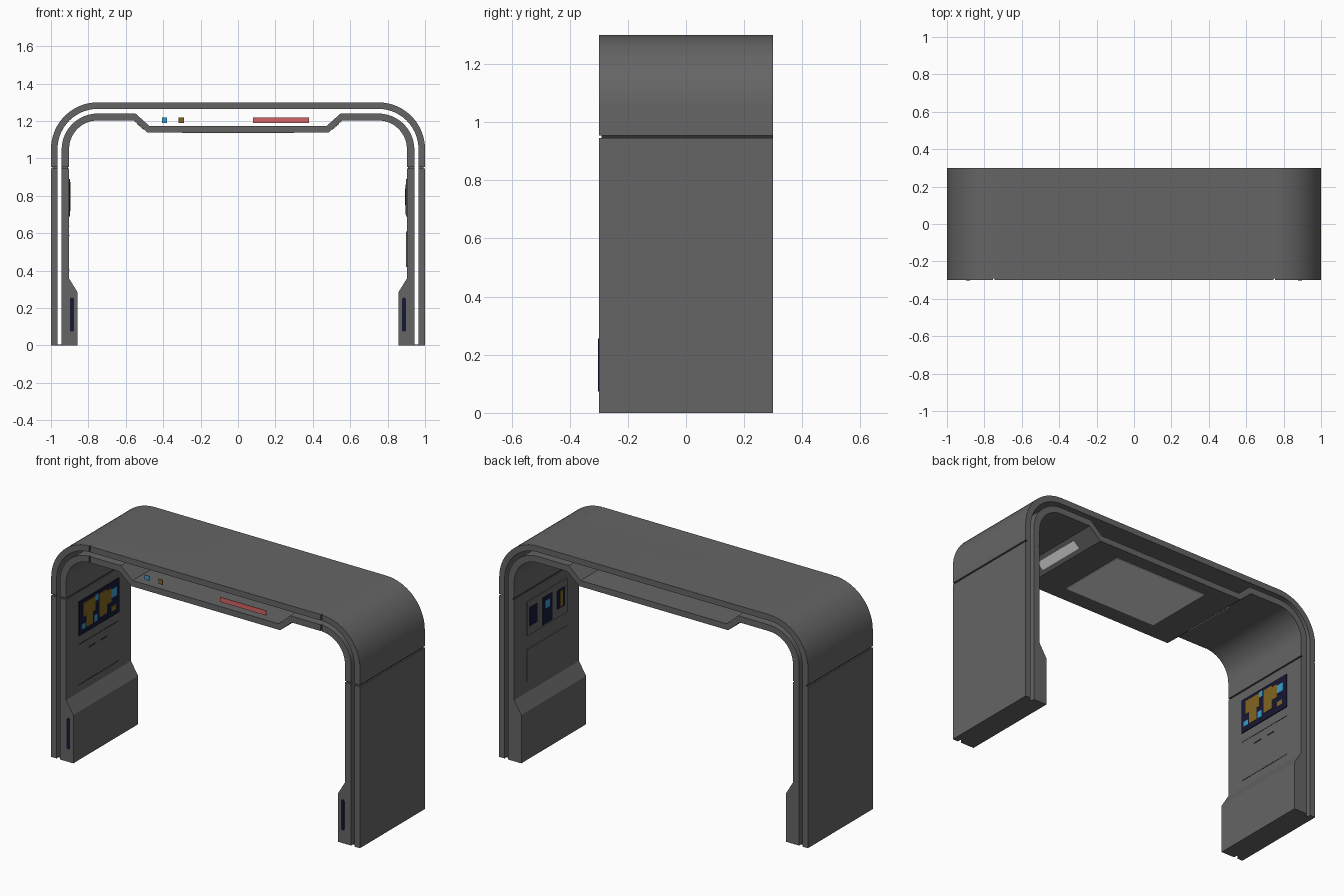
import bpy, bmesh, math

if "Cube" in bpy.data.objects:
    bpy.data.objects.remove(bpy.data.objects["Cube"])

def material(name, rgb):
    m = bpy.data.materials.new(name)
    m.diffuse_color = (*rgb, 1)
    m.use_nodes = True
    m.node_tree.nodes["Principled BSDF"].inputs["Base Color"].default_value = m.diffuse_color
    return m

SHELL = material("shell_grey", (0.13, 0.13, 0.13))
DARK = material("seam_dark", (0.03, 0.03, 0.03))
NAVY = material("screen_navy", (0.008, 0.009, 0.035))
BLUE = material("signal_blue", (0.04, 0.33, 0.62))
GOLD = material("signal_gold", (0.22, 0.13, 0.015))
RED = material("sign_red", (0.66, 0.13, 0.13))
LIGHT = material("lamp_white", (0.9, 0.9, 0.9))

def finish(name, bm, mat):
    bmesh.ops.recalc_face_normals(bm, faces=bm.faces)
    me = bpy.data.meshes.new(name)
    bm.to_mesh(me)
    bm.free()
    ob = bpy.data.objects.new(name, me)
    bpy.context.collection.objects.link(ob)
    if mat:
        me.materials.append(mat)
    return ob

def box(name, x, y, z, mat=None):
    bm = bmesh.new()
    bmesh.ops.create_cube(bm, size=1)
    for v in bm.verts:
        v.co = [(a[0] + a[1]) / 2 + c * (a[1] - a[0]) for a, c in zip((x, y, z), v.co)]
    return finish(name, bm, mat)

def arc(r, cx=0.75, cz=1.05, n=14):
    return [(cx + r * math.cos(math.pi / 2 * i / n), cz + r * math.sin(math.pi / 2 * i / n))
            for i in range(n + 1)]

def band(name, outer, inner):
    """Arch shell between two matching half paths, mirrored in x, open along y."""
    full = [p + [(-x, z) for x, z in reversed(p)] for p in (outer, inner)]
    bm = bmesh.new()
    rows = []
    for (ox, oz), (ix, iz) in zip(*full):
        rows.append([bm.verts.new(c) for c in
                     ((ox, -0.3, oz), (ox, 0.3, oz), (ix, 0.3, iz), (ix, -0.3, iz))])
    for a, b in zip(rows, rows[1:]):
        for k in range(4):
            bm.faces.new((a[k], a[(k + 1) % 4], b[(k + 1) % 4], b[k]))
    bm.faces.new(rows[0])
    bm.faces.new(rows[-1])
    return finish(name, bm, SHELL)

def cut(ob, *ranges):
    c = box("cutter", *ranges)
    c.hide_render = True
    m = ob.modifiers.new("cut", 'BOOLEAN')
    m.operation, m.solver, m.object = 'DIFFERENCE', 'EXACT', c
    bpy.context.view_layer.objects.active = ob
    bpy.ops.object.modifier_apply(modifier=m.name)
    bpy.data.objects.remove(c)

# Outer and inner arch shells with an open gap between them
outer_shell = band("outer_shell",
                   [(1, 0)] + arc(0.25), [(0.965, 0)] + arc(0.215))
inner_shell = band("inner_shell",
                   [(0.943, 0), (0.943, 0.283), (0.943, 0.358)] + arc(0.193, cz=1.047)
                   + [(0.548, 1.24), (0.473, 1.173)],
                   [(0.857, 0), (0.857, 0.283), (0.903, 0.358)] + arc(0.153, cz=1.05)
                   + [(0.558, 1.203), (0.483, 1.138)])

# Panel seams: grooves at shoulder height and notches along the front edge
SZ = (0.945, 0.954)
for ob, (g0, g1) in ((outer_shell, (0.99, 1.1)), (inner_shell, (0.8, 0.911))):
    cut(ob, (-1.1, 1.1), (-0.4, -0.29), SZ)
    for s in (-1, 1):
        cut(ob, sorted((s * g0, s * g1)), (-0.4, 0.4), SZ)
        cut(ob, (s * 0.75 - 0.004, s * 0.75 + 0.004), (-0.4, -0.292), (1.1, 1.4))
    bpy.ops.object.select_all(action='DESELECT')
    ob.select_set(True)
    bpy.context.view_layer.objects.active = ob
    bpy.ops.object.shade_smooth_by_angle(angle=math.radians(25))

for s, side in ((-1, "left"), (1, "right")):
    # Dark seam liners and the strip closing the gap at floor level
    for part, a, b in (("outer", 0.989, 0.992), ("inner", 0.909, 0.912)):
        box(f"{side}_{part}_seam", sorted((s * a, s * b)), (-0.288, 0.3), SZ, DARK)
    box(f"{side}_gap_base", sorted((s * 0.942, s * 0.966)), (-0.28, 0.28), (0, 0.004), SHELL)

    # Rounded slot on the front of each foot
    bm = bmesh.new()
    ring = []
    for i in range(16):
        t = math.pi * (i + 0.5) / 8
        ring.append(bm.verts.new((s * 0.888 + 0.011 * math.cos(t), -0.299,
                                  (0.245 if i < 8 else 0.085) + 0.011 * math.sin(t))))
    f = bm.faces.new(ring)
    for e in bmesh.ops.extrude_face_region(bm, geom=[f])["geom"]:
        if isinstance(e, bmesh.types.BMVert):
            e.co.y = -0.302
    finish(f"{side}_foot_slot", bm, NAVY)

    # Lamp strip lying on the sloped end of the lintel
    bm = bmesh.new()
    d = (0.075, 0.065)
    n = (0.0020, -0.0023)
    pts = [(0.483 + d[0] * t + n[0] * k, 1.138 + d[1] * t + n[1] * k)
           for t, k in ((0.25, 0), (0.75, 0), (0.75, 1), (0.25, 1))]
    a, b = [[bm.verts.new((s * x, y, z)) for x, z in pts] for y in (-0.15, 0.15)]
    bm.faces.new(a)
    bm.faces.new(b)
    for k in range(4):
        bm.faces.new((a[k], a[(k + 1) % 4], b[(k + 1) % 4], b[k]))
    finish(f"{side}_lamp_strip", bm, LIGHT)

# Lamp panel under the lintel
box("ceiling_lamp", (-0.3, 0.3), (-0.2, 0.22), (1.135, 1.139), LIGHT)

# Indicator plates floating in the front opening
for name, x0, x1, mat in (("blue_indicator", -0.407, -0.379, BLUE),
                          ("gold_indicator", -0.317, -0.29, GOLD),
                          ("red_sign", 0.08, 0.38, RED)):
    box(name, (x0, x1), (-0.283, -0.279), (1.19, 1.218), mat)

def wall(name, s, y, z, mat, h, h0=-0.001):
    """Thin plate on the inner face of a leg, raised by h."""
    return box(name, sorted((s * (0.903 - h0), s * (0.903 - h))), y, z, mat)

# Left leg: map screen
wall("map_screen", -1, (-0.185, 0.185), (0.69, 0.89), NAVY, 0.005)
patches = ((-0.15, -0.04, 0.79, 0.87, GOLD), (-0.12, -0.06, 0.72, 0.79, GOLD),
           (0.0, 0.07, 0.73, 0.87, GOLD), (0.07, 0.11, 0.78, 0.86, GOLD),
           (0.1, 0.16, 0.8, 0.85, BLUE), (-0.165, -0.13, 0.72, 0.75, BLUE),
           (-0.04, -0.01, 0.84, 0.875, BLUE), (0.11, 0.15, 0.72, 0.75, GOLD),
           (-0.05, -0.02, 0.72, 0.76, BLUE))
for i, (y0, y1, z0, z1, m) in enumerate(patches):
    wall(f"map_patch_{i}", -1, (y0, y1), (z0, z1), m, 0.007, 0.004)

# Left leg: panel lines and small handles below the screen
for i, z in enumerate((0.4, 0.635)):
    wall(f"left_panel_line_{i}", -1, (-0.185, 0.185), (z, z + 0.005), DARK, 0.001)
for i, y in enumerate((-0.06, 0.05)):
    wall(f"left_handle_{i}", -1, (y - 0.028, y + 0.028), (0.585, 0.592), DARK, 0.002)

# Right leg: bezel with three small screens, raised panel underneath
wall("screen_bezel", 1, (-0.185, 0.185), (0.69, 0.89), SHELL, 0.005)
for i, (y, w, z0, z1) in enumerate(((0.13, 0.034, 0.74, 0.85), (0, 0.045, 0.7, 0.86),
                                    (-0.125, 0.034, 0.74, 0.85))):
    wall(f"small_screen_{i}", 1, (y - w, y + w), (z0, z1), NAVY, 0.007, 0.004)
wall("small_screen_blue", 1, (-0.02, 0.025), (0.79, 0.835), BLUE, 0.009, 0.006)
wall("small_screen_gold", 1, (-0.14, -0.115), (0.75, 0.84), GOLD, 0.009, 0.006)
wall("right_panel", 1, (-0.185, 0.185), (0.42, 0.61), SHELL, 0.004)
